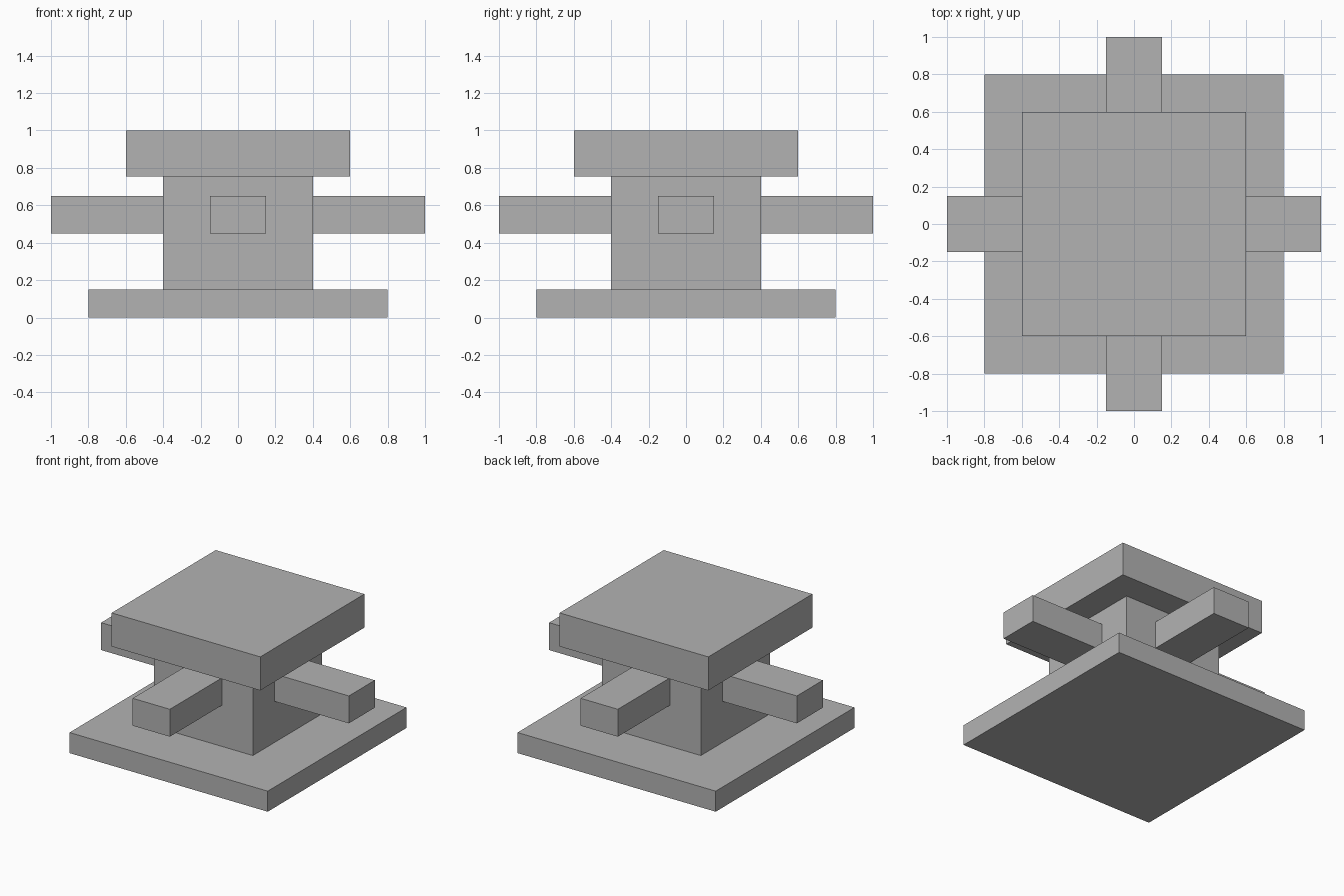
import bpy
import math
from mathutils import Matrix, Vector

if "Cube" in bpy.data.objects:
    bpy.data.objects.remove(bpy.data.objects["Cube"])

grey = bpy.data.materials.new("plain_grey")
grey.diffuse_color = (0.45, 0.45, 0.45, 1)
grey.use_nodes = True
grey.node_tree.nodes["Principled BSDF"].inputs["Base Color"].default_value = grey.diffuse_color


def box(name, low, high, turn=0.0):
    """Box between two corners, turned about the vertical axis."""
    low, high = Vector(low), Vector(high)
    bpy.ops.mesh.primitive_cube_add(size=1)
    ob = bpy.context.object
    ob.name = name
    ob.data.transform(Matrix.Rotation(turn, 4, 'Z')
                      @ Matrix.Translation((low + high) / 2)
                      @ Matrix.Diagonal((*(high - low), 1)))
    ob.data.materials.append(grey)
    return ob


# Square slabs stacked on the centre line
for name, half, bottom, top in (("base", 0.8, 0, 0.15),
                                ("column", 0.4, 0.15, 0.755),
                                ("cap", 0.6, 0.755, 1.0)):
    box(name, (-half, -half, bottom), (half, half, top))

# Four arms reaching out from the column
for i, side in enumerate(("right", "back", "left", "front")):
    box(side + "_arm", (0.4, -0.15, 0.45), (1.0, 0.15, 0.65), i * math.pi / 2)
